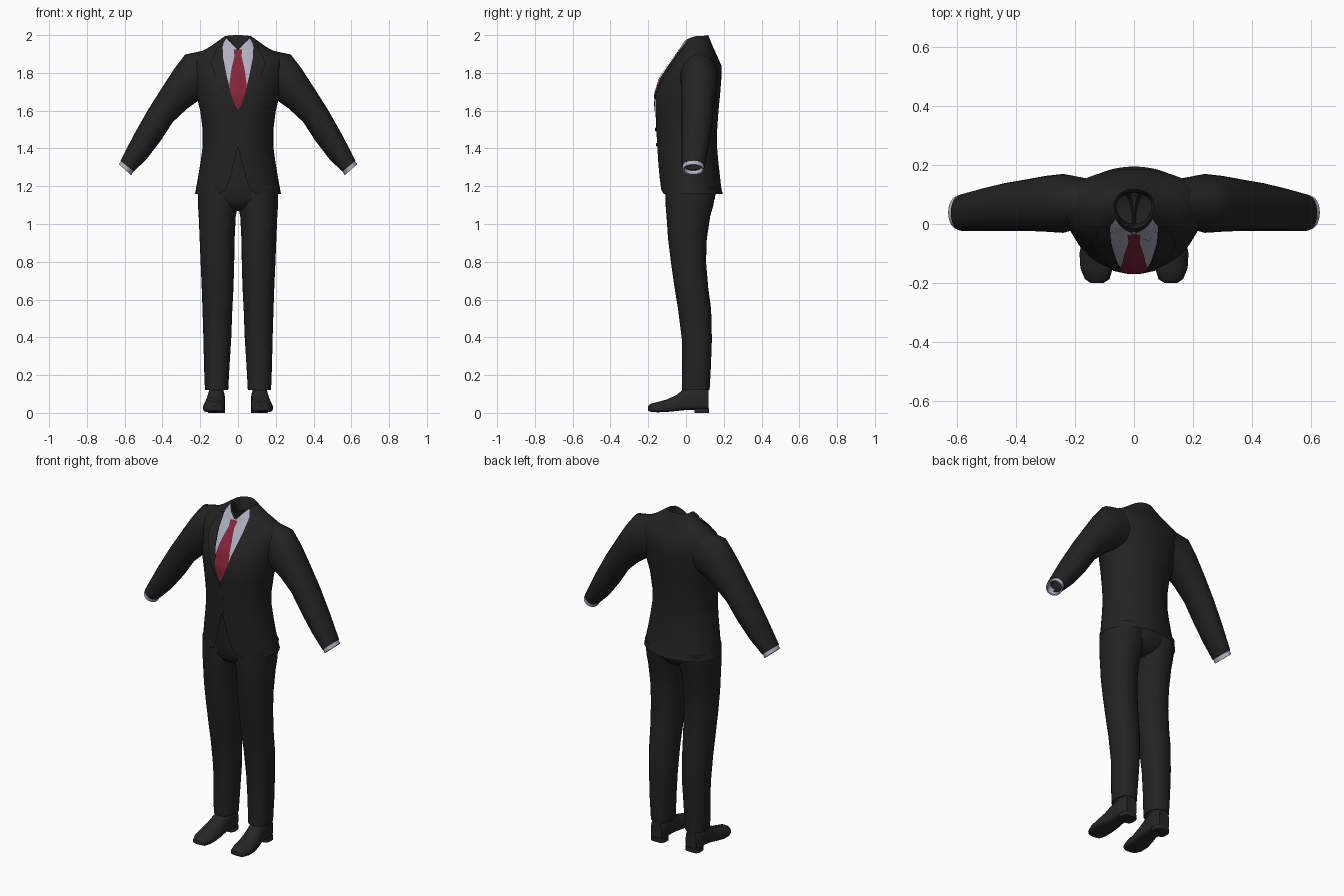
import bpy, bmesh, math
from mathutils import Vector
from mathutils.bvhtree import BVHTree

if "Cube" in bpy.data.objects:
    bpy.data.objects.remove(bpy.data.objects["Cube"])


def material(name, rgb):
    m = bpy.data.materials.new(name)
    m.diffuse_color = (*rgb, 1)
    m.use_nodes = True
    m.node_tree.nodes["Principled BSDF"].inputs["Base Color"].default_value = m.diffuse_color
    return m


SUIT = material("suit_black", (0.0165, 0.0165, 0.0165))
SHOE = material("shoe_black", (0.019, 0.019, 0.019))
SHIRT = material("shirt_grey", (0.42, 0.43, 0.52))
TIE = material("tie_red", (0.235, 0.017, 0.042))


def finish(name, bm, mat, angle=40):
    me = bpy.data.meshes.new(name)
    bm.to_mesh(me)
    bm.free()
    ob = bpy.data.objects.new(name, me)
    bpy.context.collection.objects.link(ob)
    me.materials.append(mat)
    bpy.ops.object.select_all(action='DESELECT')
    ob.select_set(True)
    bpy.context.view_layer.objects.active = ob
    bpy.ops.object.shade_smooth_by_angle(angle=math.radians(angle))
    return ob


def loft(name, rings, mat, closed=True, caps=(False, False), side=1, angle=40):
    """Skin a list of rings of points; side=-1 mirrors in x."""
    bm = bmesh.new()
    rows = [[bm.verts.new((p[0] * side, p[1], p[2])) for p in r] for r in rings]
    n = len(rows[0])
    for a, b in zip(rows, rows[1:]):
        for i in range(n if closed else n - 1):
            j = (i + 1) % n
            bm.faces.new((a[i], a[j], b[j], b[i]))
    if caps[0]:
        bm.faces.new(rows[0])
    if caps[1]:
        bm.faces.new(rows[-1])
    bmesh.ops.remove_doubles(bm, verts=bm.verts, dist=1e-5)
    bmesh.ops.recalc_face_normals(bm, faces=bm.faces)
    return finish(name, bm, mat, angle)


def power(v, e):
    return math.copysign(abs(v) ** e, v)


def oval(z, x0, x1, y0, y1, n=32, e=0.9):
    """Horizontal rounded ring."""
    cx, cy, rx, ry = (x0 + x1) / 2, (y0 + y1) / 2, (x1 - x0) / 2, (y1 - y0) / 2
    return [(cx + rx * power(math.cos(t), e), cy + ry * power(math.sin(t), e), z)
            for t in (2 * math.pi * i / n for i in range(n))]


# Jacket body: rings split at the front so the hem opens
def jacket_ring(hw, yf, ys, yb, zf, zs, zb, gap=0, n=56):
    t0 = math.asin(gap / hw)
    pts = []
    for i in range(n + 1):
        t = t0 + (2 * math.pi - 2 * t0) * i / n
        c, s = math.cos(t), math.sin(t)
        if c > 0:
            y, z = ys + (yf - ys) * c, zs + (zf - zs) * (1 - abs(s))
        else:
            y, z = ys - (yb - ys) * c, zs + (zb - zs) * c * c
        pts.append((hw * s, y, z))
    return pts


lower = [(.228, -.135, .03, .195, 1.16, .10), (.224, -.138, .03, .188, 1.18, .065),
         (.211, -.143, .02, .18, 1.25, .04), (.198, -.148, .015, .171, 1.33, .02),
         (.187, -.152, .01, .164, 1.41, 0), (.187, -.157, .01, .165, 1.50, 0),
         (.20, -.162, .015, .172, 1.60, 0), (.22, -.163, .03, .18, 1.68, 0)]
upper = [(.235, -.135, .05, .187, 1.77, 1.77, 1.77), (.245, -.095, .06, .187, 1.83, 1.845, 1.84),
         (.235, -.065, .07, .165, 1.87, 1.893, 1.89), (.15, -.04, .07, .142, 1.90, 1.937, 1.94),
         (.10, -.025, .066, .13, 1.92, 1.973, 1.97), (.068, -.015, .065, .118, 1.93, 1.995, 2.0),
         (.060, -.005, .065, .108, 1.92, 1.98, 1.985), (.060, .0, .065, .105, 1.86, 1.92, 1.92)]
rings = [jacket_ring(a, b, c, d, z, z, z, g) for a, b, c, d, z, g in lower]
rings += [jacket_ring(*r) for r in upper]
jacket = loft("jacket_body", rings, SUIT, closed=False, angle=50)
tree = BVHTree.FromPolygons([v.co for v in jacket.data.vertices],
                            [tuple(p.vertices) for p in jacket.data.polygons])


def front_point(x, z, off):
    hit = tree.ray_cast(Vector((x, -1, z)), Vector((0, 1, 0)))[0]
    y = min(hit.y, .06) if hit else .05
    return (x, y - .8 * off, z + .6 * off)


# Thin cloth panels lying on the chest, stretched between two (x, z) edges
def panel(name, left, right, off, mat, side=1, sub=4, across=8):
    bm = bmesh.new()
    rows = []
    for k in range((len(left) - 1) * sub + 1):
        i = min(k // sub, len(left) - 2)
        f = k / sub - i
        a = Vector(left[i]).lerp(Vector(left[i + 1]), f)
        b = Vector(right[i]).lerp(Vector(right[i + 1]), f)
        pts = [a.lerp(b, j / across) for j in range(across + 1)]
        rows.append([bm.verts.new(front_point(p.x * side, p.y, off)) for p in pts])
    for a, b in zip(rows, rows[1:]):
        for j in range(across):
            bm.faces.new((a[j], a[j + 1], b[j + 1], b[j]))
    bmesh.ops.remove_doubles(bm, verts=bm.verts, dist=1e-5)
    bm.normal_update()
    bmesh.ops.reverse_faces(bm, faces=[f for f in bm.faces if f.normal.y > 0])
    return finish(name, bm, mat, 60)


vee = [(0, 1.60), (.04, 1.70), (.062, 1.79), (.078, 1.87), (.082, 1.94)]
middle = [(0, z) for z in (1.60, 1.70, 1.79, 1.87, 1.921)]
lapel = [(.004, 1.575), (.07, 1.68), (.125, 1.79), (.145, 1.85), (.11, 1.93)]
tie = [(-.003, 1.602), (-.022, 1.64), (-.042, 1.70), (-.045, 1.74),
       (-.034, 1.82), (-.018, 1.885), (-.023, 1.918)]
panel("tie", tie, [(-x, z) for x, z in tie], .009, TIE)

# Legs, from hip to turned-in hem: z, inner x, outer x, front y, back y
leg = [(1.2, 0, .212, -.108, .16), (1.1, 0, .212, -.108, .145), (1.04, .012, .208, -.103, .128),
       (.92, .018, .203, -.095, .11), (.8, .02, .198, -.08, .106), (.66, .024, .192, -.06, .118),
       (.55, .03, .188, -.042, .133), (.39, .036, .183, -.022, .137), (.25, .045, .18, -.02, .132),
       (.12, .052, .175, -.022, .125), (.122, .06, .167, -.014, .117), (.16, .06, .167, -.014, .117)]

# Sleeve: outer edge (x, z), inner edge (x, z), front y, back y
sleeve = [((.15, 1.925), (.12, 1.68), 0, .15), ((.28, 1.897), (.20, 1.66), -.03, .17),
          ((.335, 1.825), (.27, 1.61), -.026, .163), ((.40, 1.725), (.345, 1.54), -.023, .15),
          ((.476, 1.605), (.41, 1.44), -.023, .138), ((.55, 1.475), (.483, 1.345), -.023, .12),
          ((.622, 1.335), (.552, 1.277), -.023, .10), ((.612, 1.335), (.560, 1.287), -.015, .092),
          ((.59, 1.36), (.54, 1.312), -.015, .092)]
cuff = [((.603, 1.353), (.543, 1.303), -.018, .095), ((.631, 1.316), (.565, 1.258), -.018, .095),
        ((.624, 1.312), (.570, 1.264), -.010, .087), ((.600, 1.345), (.546, 1.297), -.010, .087)]


def arm_ring(outer, inner, yf, yb, n=24):
    o, i = Vector((outer[0], 0, outer[1])), Vector((inner[0], 0, inner[1]))
    mid, half = (o + i) / 2, (o - i) / 2
    return [mid + half * math.cos(t) + Vector((0, (yf + yb) / 2 + (yb - yf) / 2 * math.sin(t), 0))
            for t in (2 * math.pi * k / n for k in range(n))]


# Shoe sections along y: y, centre x, half width, bottom z, top z
shoe = [(-.2, .125, .022, .012, .036), (-.187, .125, .042, .005, .049), (-.15, .127, .055, .003, .058),
        (-.1, .127, .058, .005, .071), (-.05, .122, .054, .010, .095), (-.01, .118, .048, .014, .128),
        (.04, .115, .047, .016, .15), (.09, .115, .046, .016, .15), (.118, .115, .035, .018, .14)]


def shoe_ring(y, cx, hw, z0, z1, n=28):
    zm, pts = z0 + (z1 - z0) * .35, []
    for k in range(n):
        t = 2 * math.pi * k / n
        c, s = math.cos(t), math.sin(t)
        z = zm + (z1 - zm) * s if s > 0 else zm + (zm - z0) * power(s, .4)
        pts.append((cx + hw * power(c, .8), y, z))
    return pts


for side, tag in ((1, "left"), (-1, "right")):
    panel("shirt_front_" + tag, vee, middle, .004, SHIRT, side)
    panel("shirt_collar_" + tag, [(.004, 1.921), (.063, 1.982)],
          [(.05, 1.885), (.083, 1.945)], .007, SHIRT, side)
    panel("lapel_" + tag, lapel, vee, .008, SUIT, side)
    loft("sleeve_" + tag, [arm_ring(*r) for r in sleeve], SUIT, side=side)
    loft("cuff_" + tag, [arm_ring(*r) for r in cuff], SHIRT, side=side)
    loft("trouser_leg_" + tag, [oval(*r) for r in leg], SUIT, side=side)
    loft("shoe_" + tag, [shoe_ring(*r) for r in shoe], SHOE, caps=(True, True), side=side)
    loft("shoe_heel_" + tag, [oval(z, .07, .16, .045, .122, 24, .6) for z in (0, .024)],
         SHOE, caps=(True, True), side=side)

# Trouser seat joining both legs under the jacket
seat = [(1.42, .165, -.125, .14), (1.3, .188, -.118, .15), (1.2, .208, -.113, .163),
        (1.13, .205, -.108, .152), (1.09, .15, -.085, .12), (1.07, .06, -.04, .07)]
loft("trouser_seat", [oval(z, -w, w, a, b, 40, 1) for z, w, a, b in seat], SUIT, caps=(False, True))

# Jacket buttons
for i, z in enumerate((1.50, 1.42)):
    y = front_point(.004, z, 0)[1]
    disc = [[(r * math.cos(t), y - d, z + r * math.sin(t)) for t in
             (2 * math.pi * k / 16 for k in range(16))] for r, d in ((.010, -.003), (.010, .004), (.007, .006))]
    loft("button_%d" % (i + 1), disc, SHOE, caps=(True, True))
